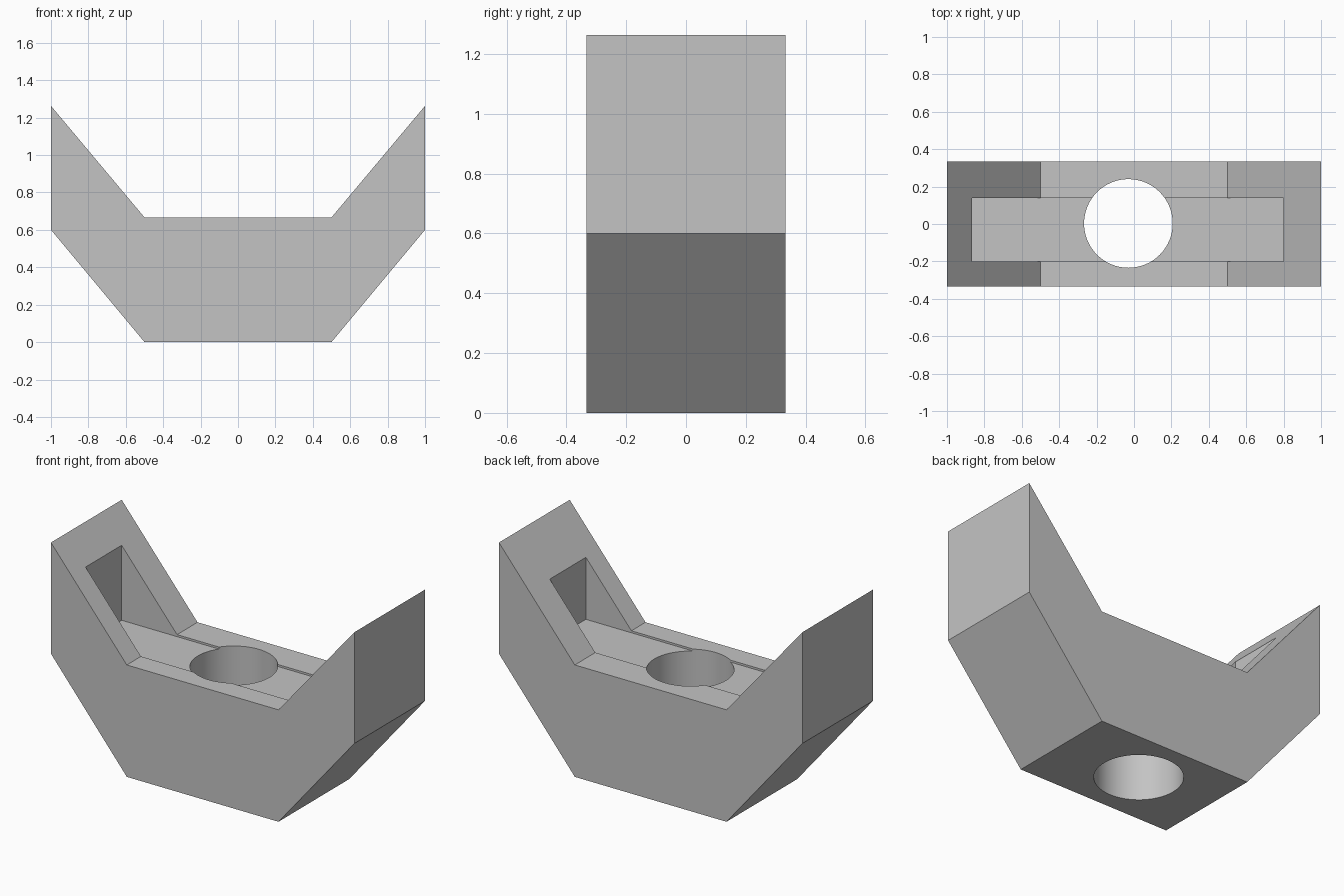
import bpy
import bmesh
from math import radians

if "Cube" in bpy.data.objects:
    bpy.data.objects.remove(bpy.data.objects["Cube"], do_unlink=True)

# Single plain grey material
grey = bpy.data.materials.new("plain_grey")
grey.use_nodes = True
colour = (0.55, 0.55, 0.55, 1)
grey.diffuse_color = colour
grey.node_tree.nodes["Principled BSDF"].inputs["Base Color"].default_value = colour

# Cradle body: mirrored side profile extruded through the depth
half_depth = 0.333
right_side = [(0.5, 0), (1, 0.6), (1, 1.263), (0.5, 0.667)]
profile = right_side + [(-x, z) for x, z in reversed(right_side)]
bm = bmesh.new()
face = bm.faces.new([bm.verts.new((x, -half_depth, z)) for x, z in profile])
result = bmesh.ops.extrude_face_region(bm, geom=[face])
moved = [v for v in result["geom"] if isinstance(v, bmesh.types.BMVert)]
bmesh.ops.translate(bm, verts=moved, vec=(0, 2 * half_depth, 0))
bmesh.ops.recalc_face_normals(bm, faces=bm.faces)
mesh = bpy.data.meshes.new("cradle_body")
bm.to_mesh(mesh)
bm.free()
mesh.materials.append(grey)
body = bpy.data.objects.new("cradle_body", mesh)
bpy.context.collection.objects.link(body)


def cut(cutter, name):
    """Subtract a cutter from the body, then discard it."""
    cutter.name = name
    cutter.hide_render = True
    cutter.data.materials.append(grey)
    mod = body.modifiers.new(name, "BOOLEAN")
    mod.operation = "DIFFERENCE"
    mod.solver = "EXACT"
    mod.object = cutter
    bpy.context.view_layer.objects.active = body
    bpy.ops.object.modifier_apply(modifier=name)
    bpy.data.objects.remove(cutter, do_unlink=True)


# Long pocket, shallow in the middle and deep into both arms
left, right, front, back, floor, top = -0.865, 0.8, -0.2, 0.14, 0.655, 1.6
bpy.ops.mesh.primitive_cube_add(
    size=1, location=((left + right) / 2, (front + back) / 2, (floor + top) / 2))
pocket = bpy.context.object
pocket.scale = (right - left, back - front, top - floor)
cut(pocket, "pocket_cutter")

# Round hole straight through the base
bpy.ops.mesh.primitive_cylinder_add(
    vertices=64, radius=0.237, depth=3, location=(-0.03, 0.003, 0.5))
cut(bpy.context.object, "hole_cutter")

# Smooth hole wall, sharp everywhere else
bpy.ops.object.select_all(action="DESELECT")
body.select_set(True)
bpy.context.view_layer.objects.active = body
bpy.ops.object.shade_smooth_by_angle(angle=radians(30))
